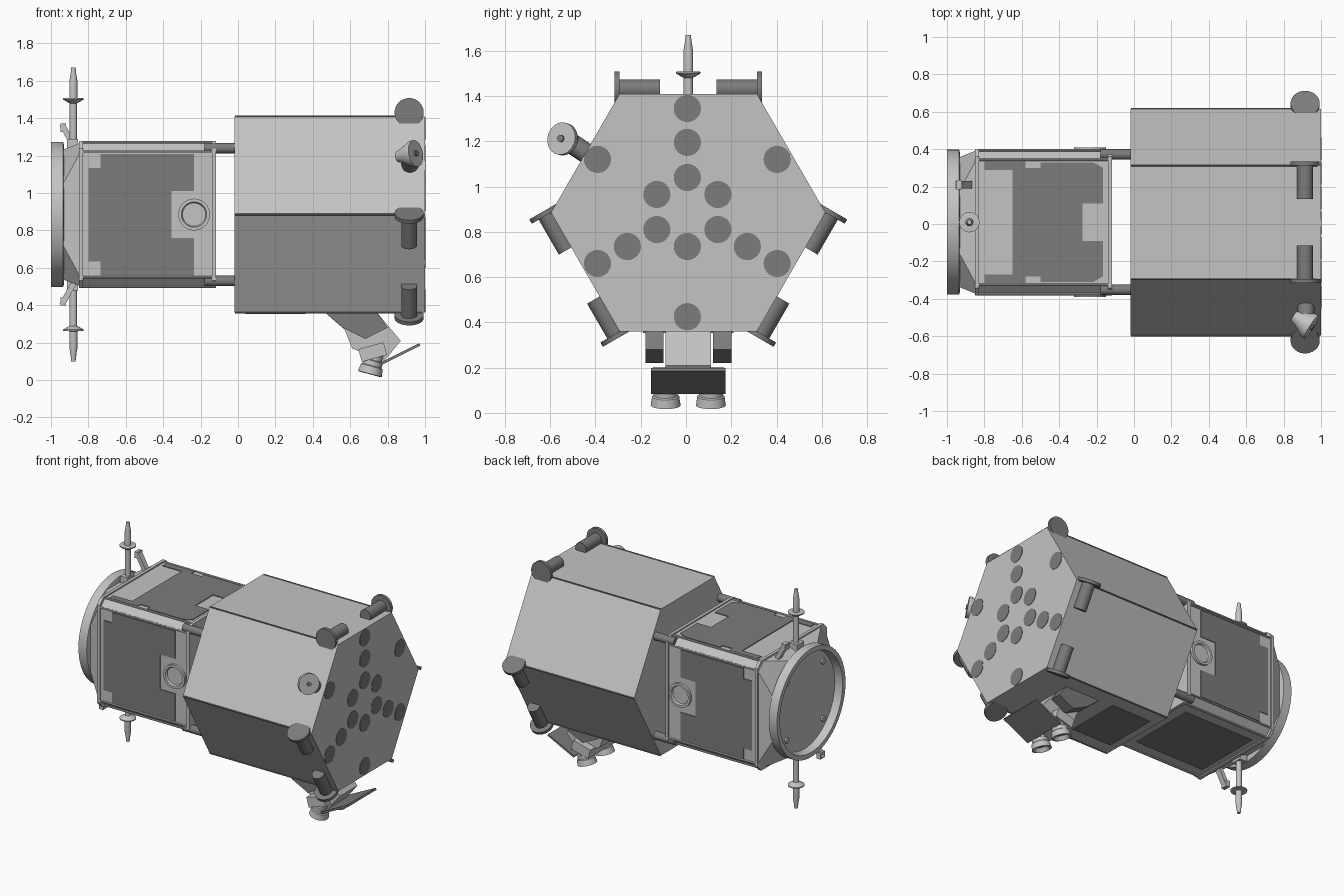
import bpy, bmesh, math
from mathutils import Vector, Matrix

cube = bpy.data.objects.get("Cube")
if cube:
    bpy.data.objects.remove(cube, do_unlink=True)


def material(name, value):
    m = bpy.data.materials.new(name)
    m.use_nodes = True
    color = (value, value, value, 1)
    m.diffuse_color = color
    m.node_tree.nodes["Principled BSDF"].inputs["Base Color"].default_value = color
    return m


light = material("light grey", .55)
dark = material("dark grey", .2)

CY, CZ = .01, .885            # shared long axis of both bodies
CENTER = Vector((0, CY, CZ))
X, Y, Z = Vector((1, 0, 0)), Vector((0, 1, 0)), Vector((0, 0, 1))


def finish(name, bm, mat, smooth=False):
    bmesh.ops.recalc_face_normals(bm, faces=bm.faces)
    mesh = bpy.data.meshes.new(name)
    bm.to_mesh(mesh)
    bm.free()
    mesh.materials.append(mat)
    obj = bpy.data.objects.new(name, mesh)
    bpy.context.collection.objects.link(obj)
    if smooth:
        bpy.ops.object.select_all(action='DESELECT')
        obj.select_set(True)
        bpy.context.view_layer.objects.active = obj
        bpy.ops.object.shade_smooth_by_angle(angle=math.radians(35))
    return obj


def prism(name, points, depth, mat):
    """Extrude a flat outline along a vector."""
    bm = bmesh.new()
    face = bm.faces.new([bm.verts.new(p) for p in points])
    result = bmesh.ops.extrude_face_region(bm, geom=[face], use_keep_orig=True)
    verts = [v for v in result["geom"] if isinstance(v, bmesh.types.BMVert)]
    bmesh.ops.translate(bm, verts=verts, vec=depth)
    return finish(name, bm, mat)


def lathe(name, start, direction, profile, mat, sides=32):
    """Revolve (distance, radius) pairs around a direction, capping both ends."""
    bm = bmesh.new()
    turn = Vector(direction).to_track_quat('Z', 'Y')
    rings = []
    for d, r in profile:
        angles = [2 * math.pi * i / sides for i in range(sides)]
        rings.append([bm.verts.new(Vector(start) + turn @ Vector((r * math.cos(a), r * math.sin(a), d)))
                      for a in angles])
    for a, b in zip(rings, rings[1:]):
        for i in range(sides):
            j = (i + 1) % sides
            bm.faces.new((a[i], a[j], b[j], b[i]))
    bm.faces.new(rings[0])
    bm.faces.new(rings[-1])
    return finish(name, bm, mat, True)


def rod(name, a, b, r, mat, sides=24):
    a, b = Vector(a), Vector(b)
    return lathe(name, a, b - a, [(0, r), ((b - a).length, r)], mat, sides)


def box(name, center, size, mat, tilt=0):
    bm = bmesh.new()
    bmesh.ops.create_cube(bm, size=1)
    bm.transform(Matrix.Translation(center) @ Matrix.Rotation(tilt, 4, 'Y') @ Matrix.Diagonal((*size, 1)))
    return finish(name, bm, mat)


def octagon(x, half, cut):
    """Square outline with cut corners across the long axis."""
    k = half - cut
    corners = [(half, -k), (half, k), (k, half), (-k, half), (-half, k), (-half, -k), (-k, -half), (k, -half)]
    return [CENTER + Vector((x, a, b)) for a, b in corners]


def mirrored(half):
    return half + [(a, -b) for a, b in reversed(half)]


# Hexagonal module with edge seams
R = .606
hexagon = [CENTER + Vector((-.02, R * math.cos(i * math.pi / 3), R * math.sin(i * math.pi / 3))) for i in range(6)]
prism("hexagonal_module", hexagon, X * 1.02, light)
for p in hexagon:
    rod("module_edge_seam", p + X * .004, p + X, .005, dark, 8)
box("module_belly_panel", (.2, CY, .36), (.32, .4, .012), dark)

# Round patches on the end face, mirrored across the middle
patches = [(0, 1.345), (0, 1.195), (0, 1.04), (0, .735), (0, .425),
           (.135, .965), (.135, .81), (.265, .735), (.397, .66), (.397, 1.12)]
for y, z in patches:
    for s in ([1] if y == 0 else [1, -1]):
        lathe("end_patch", (.99, .006 + s * y, z), X, [(0, .06), (.013, .06)], dark)

# Six edge cylinders with discs, two on every second face
for k in range(3):
    spin = Matrix.Rotation(k * 2 * math.pi / 3, 3, 'X')
    for s in (1, -1):
        base = CENTER + spin @ Vector((.915, s * .325, .545))
        inward = spin @ Vector((0, -s, 0))
        lathe("edge_sensor", base, inward, [(0, .078), (.022, .078), (.022, .043), (.2, .043)], dark)

# Square service body with cut corners, end frames and corner rails
prism("service_body", octagon(-.84, .383, .05), X * .715, light)
for x in (-.85, -.14):
    prism("body_frame", octagon(x, .392, .04), X * .022, light)
for sy in (1, -1):
    for sz in (1, -1):
        for a, b in ((.385, .335), (.335, .385)):
            p = CENTER + Vector((-.84, sy * a, sz * b))
            rod("corner_rail", p, p + X * .71, .007, light, 8)
        p = CENTER + Vector((-.18, sy * .362, sz * .355))
        rod("connecting_strut", p, p + X * .17, .028, dark)

# Notched panels on the sides and top, plain panel underneath
side = mirrored([(-.8, .25), (-.735, .25), (-.735, .325), (-.235, .325), (-.235, .125), (-.355, .125)])
top = mirrored([(-.65, .28), (-.8, .28), (-.8, .325), (-.58, .325), (-.58, .29), (-.5, .29),
                (-.5, .32), (-.22, .32), (-.165, .29), (-.165, .1), (-.275, .1)])
for s in (1, -1):
    prism("side_panel", [CENTER + X * a + Z * b + Y * s * .38 for a, b in side], Y * s * .008, dark)
    port = CENTER + Vector((-.235, s * .38, 0))
    lathe("side_port", port, Y * s, [(0, .085), (.02, .085), (.02, .068), (.007, .062)], light)
prism("top_panel", [CENTER + X * a + Y * b + Z * .38 for a, b in top], Z * .008, dark)
box("bottom_panel", (-.5, CY, CZ - .383), (.56, .5, .01), dark)

# Tapered adapter and hollow docking ring
bm = bmesh.new()
loops = [[bm.verts.new(p) for p in octagon(*args)] for args in ((-.84, .385, .045), (-.94, .345, .19))]
for i in range(8):
    j = (i + 1) % 8
    bm.faces.new((loops[0][i], loops[0][j], loops[1][j], loops[1][i]))
for loop in loops:
    bm.faces.new(loop)
finish("tapered_adapter", bm, light)
lathe("docking_ring", CENTER - X * .93, -X,
      [(0, .37), (.005, .388), (.07, .388), (.07, .355), (.015, .345)], light, 64)
for i in range(4):
    a = math.pi / 4 + i * math.pi / 2
    out = Vector((0, math.cos(a), math.sin(a)))
    across = X.cross(out) * .03
    foot = CENTER + out * .49 - X * .845 - across / 2
    prism("corner_gusset", [foot, foot - out * .14, foot - out * .12 - X * .085], across, light)
    lathe("ring_latch", CENTER - X * .945 + out * .29, -X, [(0, .02), (.012, .02)], light, 16)

# Mast antennas above and below, with small tilted arms
for s in (1, -1):
    lathe("mast_antenna", CENTER + Vector((-.88, 0, s * .36)), Z * s,
          [(0, .02), (.235, .02), (.24, .03), (.255, .055), (.262, .055), (.264, .022),
           (.35, .022), (.4, .014), (.425, .012)], light, 16)
    box("mast_foot", CENTER + Vector((-.885, 0, s * .38)), (.06, .08, .05), light)
    box("tilted_arm", CENTER + Vector((-.91, s * .2, s * .425)), (.03, .04, .13), light, -s * .5)
    box("arm_pad", CENTER + Vector((-.935, s * .2, s * .465)), (.03, .05, .045), light)

# Pointing dish on the upper front slope
aim = Vector((.8, -.5, .15)).normalized()
hub = Vector((.94, -.545, 1.21))
rod("dish_arm", (.92, -.4, 1.12), (.92, -.52, 1.2), .045, dark)
lathe("pointing_dish", hub - aim * .1, aim, [(0, .03), (.03, .04), (.09, .072), (.112, .072)], light)
lathe("dish_feed", hub, aim, [(0, .016), (.02, .016)], dark, 16)

# Underslung instrument with shield plate and two nozzles
outline = [(.46, .365), (.57, .27), (.61, .17), (.78, .1), (.87, .21), (.74, .365)]
prism("instrument_body", [Vector((x, CY - .1, z)) for x, z in outline], Y * .2, light)
bracket = [(.46, .365), (.56, .28), (.68, .22), (.8, .28), (.74, .365)]
for s in (1, -1):
    prism("instrument_bracket", [Vector((x, CY + s * .11, z)) for x, z in bracket], Y * s * .08, dark)
    lathe("instrument_nozzle", (.735, CY + s * .1, .145), (-.27, 0, -1),
          [(0, .045), (.04, .045), (.045, .053), (.07, .053), (.075, .06), (.115, .066), (.118, .055), (.09, .04)], light)
box("shield_plate", (.87, CY, .14), (.23, .33, .014), dark, -.46)
box("nozzle_mount", (.72, CY, .15), (.14, .31, .07), light, -.27)
